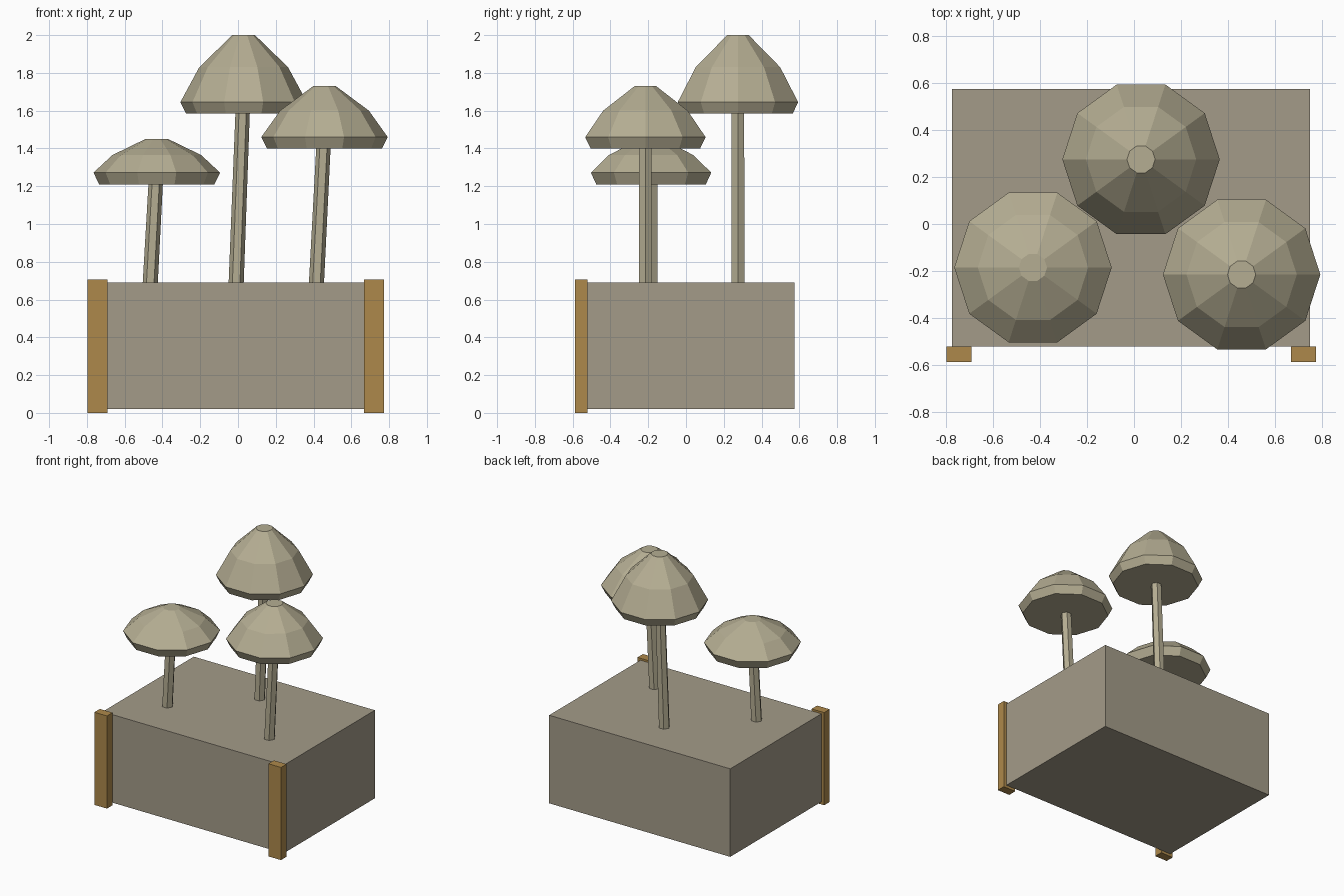
import bpy, bmesh
from math import cos, sin, pi

if "Cube" in bpy.data.objects:
    bpy.data.objects.remove(bpy.data.objects["Cube"])


def material(name, rgb):
    m = bpy.data.materials.new(name)
    m.diffuse_color = (*rgb, 1)
    m.use_nodes = True
    m.node_tree.nodes["Principled BSDF"].inputs["Base Color"].default_value = m.diffuse_color
    return m


STONE = material("stone", (0.37, 0.33, 0.25))
WOOD = material("wood", (0.42, 0.25, 0.07))
FUNGUS = material("mushroom", (0.46, 0.42, 0.29))


def finish(name, bm, mat):
    bmesh.ops.recalc_face_normals(bm, faces=bm.faces)
    me = bpy.data.meshes.new(name)
    bm.to_mesh(me)
    bm.free()
    me.materials.append(mat)
    ob = bpy.data.objects.new(name, me)
    bpy.context.collection.objects.link(ob)
    return ob


def box(name, lo, hi, mat):
    bm = bmesh.new()
    bmesh.ops.create_cube(bm, size=1)
    for v in bm.verts:
        v.co = [(a + b) / 2 + c * (b - a) for a, b, c in zip(lo, hi, v.co)]
    return finish(name, bm, mat)


def stack(name, sides, rings, mat):
    """Closed solid lofted through polygon rings given as (x, y, z, radius)."""
    bm = bmesh.new()
    loops = [[bm.verts.new((x + r * cos(2 * pi * i / sides),
                            y + r * sin(2 * pi * i / sides), z))
              for i in range(sides)] for x, y, z, r in rings]
    for a, b in zip(loops, loops[1:]):
        for i in range(sides):
            j = (i + 1) % sides
            bm.faces.new((a[i], a[j], b[j], b[i]))
    bm.faces.new(loops[0][::-1])
    bm.faces.new(loops[-1])
    return finish(name, bm, mat)


# Planter block and its two front corner posts
box("planter_block", (-0.775, -0.522, 0.02), (0.75, 0.575, 0.69), STONE)
for side, x in (("left", -0.798), ("right", 0.668)):
    box(side + "_front_post", (x, -0.588, 0), (x + 0.106, -0.522, 0.705), WOOD)

# Mushrooms: stem foot x, cap x, y, then cap heights (bottom, rim, shoulder, top)
mushrooms = {
    "left": (-0.465, -0.43, -0.185, (1.21, 1.272, 1.365, 1.45)),
    "back": (-0.01, 0.03, 0.275, (1.585, 1.645, 1.83, 2.0)),
    "right": (0.415, 0.458, -0.215, (1.40, 1.46, 1.60, 1.73)),
}
for name, (foot, x, y, heights) in mushrooms.items():
    radii = (0.305, 0.335, 0.235, 0.06)
    stack(name + "_mushroom_cap", 10,
          [(x, y, z, r) for z, r in zip(heights, radii)], FUNGUS)
    # Leaning hexagonal stem
    stack(name + "_mushroom_stem", 6,
          [(foot, y, 0.68, 0.04), (x - 0.005, y, heights[0] + 0.02, 0.038)], FUNGUS)
